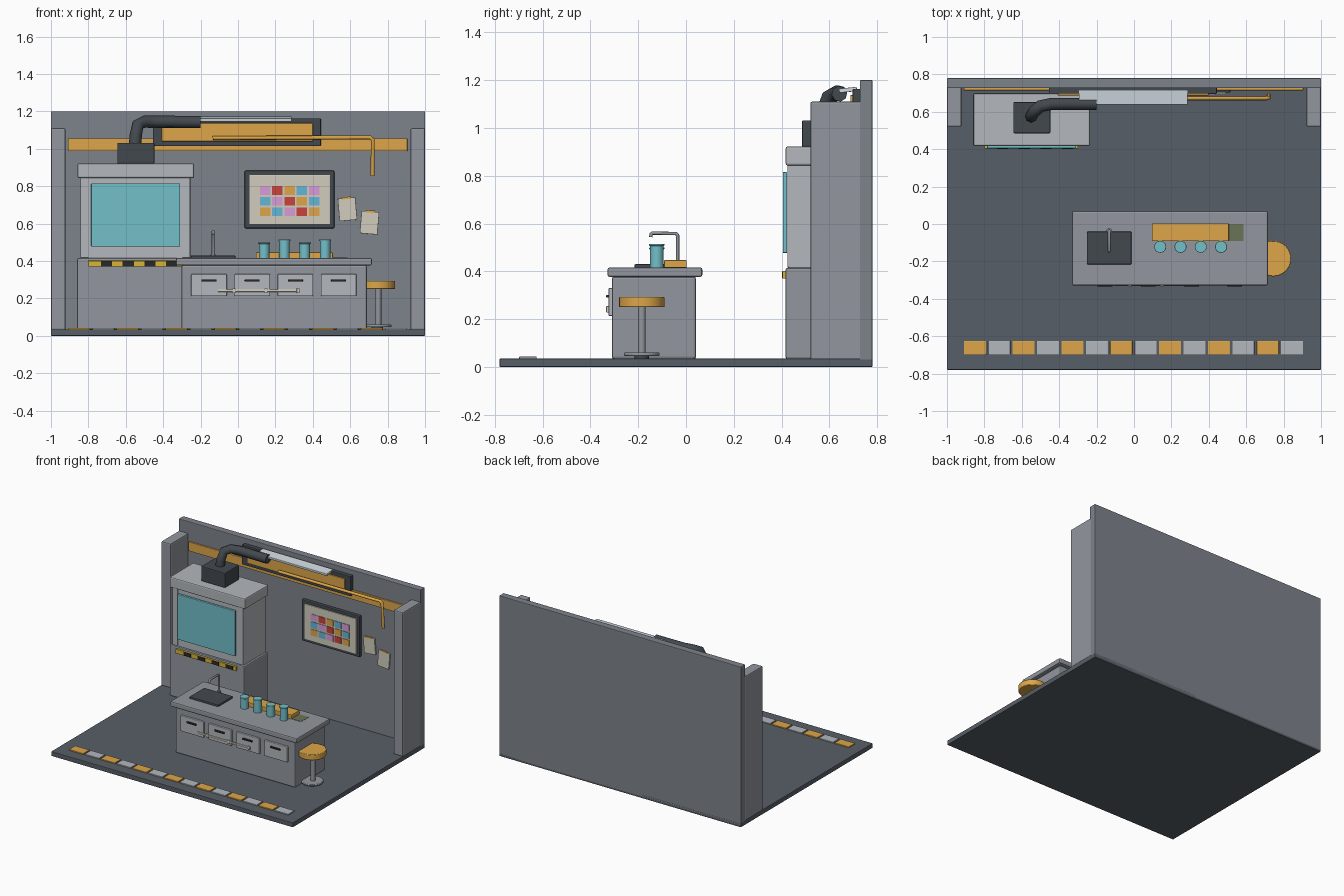
import bpy, math
from mathutils import Vector


def mat(name, r, g, b):
    m = bpy.data.materials.new(name)
    m.diffuse_color = [(c / 255) ** 2.2 for c in (r, g, b)] + [1]
    return m


FLOOR = mat("floor_grey", 88, 95, 103)
WALL = mat("wall_grey", 125, 130, 138)
STEEL = mat("steel", 145, 150, 157)
LIGHT = mat("light_grey", 178, 183, 188)
DARK = mat("charcoal", 68, 74, 80)
BLACK = mat("black", 45, 45, 45)
AMBER = mat("amber", 220, 165, 75)
YELLOW = mat("yellow", 215, 180, 55)
TEAL = mat("teal", 115, 190, 200)
CREAM = mat("cream", 208, 203, 188)
WHITE = mat("pale_white", 208, 218, 224)
OLIVE = mat("olive", 105, 115, 88)
PINK = mat("pink", 215, 155, 215)
RED = mat("red", 200, 68, 62)
BLUE = mat("blue", 100, 180, 215)


def box(name, x, y, z, m, bevel=0.004, rot=0):
    """Box from (min, max) ranges, optionally turned about y."""
    bpy.ops.mesh.primitive_cube_add(size=1)
    o = bpy.context.object
    o.name = name
    for v in o.data.vertices:
        v.co = [v.co[i] * (r[1] - r[0]) for i, r in enumerate((x, y, z))]
    o.location = [sum(r) / 2 for r in (x, y, z)]
    o.rotation_euler.y = math.radians(rot)
    o.data.materials.append(m)
    if bevel:
        b = o.modifiers.new("bevel", "BEVEL")
        b.width, b.segments = bevel, 2
    return o


def cyl(name, x, y, z0, z1, r, m, sides=24, bevel=0.0):
    bpy.ops.mesh.primitive_cylinder_add(vertices=sides, radius=r, depth=z1 - z0,
                                        location=(x, y, (z0 + z1) / 2))
    o = bpy.context.object
    o.name = name
    o.data.materials.append(m)
    bpy.ops.object.shade_smooth_by_angle(angle=math.radians(35))
    if bevel:
        b = o.modifiers.new("bevel", "BEVEL")
        b.width, b.segments, b.limit_method = bevel, 2, "ANGLE"
    return o


def pipe(name, pts, r, m, res=2):
    """Round tube along a path of points."""
    c = bpy.data.curves.new(name, "CURVE")
    c.dimensions, c.bevel_depth, c.bevel_resolution = "3D", r, res
    c.use_fill_caps = True
    s = c.splines.new("POLY")
    s.points.add(len(pts) - 1)
    for p, q in zip(s.points, pts):
        p.co = (*q, 1)
    o = bpy.data.objects.new(name, c)
    bpy.context.collection.objects.link(o)
    c.materials.append(m)
    return o


# Room shell
box("floor", (-1, 1), (-0.78, 0.78), (0, 0.035), FLOOR)
box("back_wall", (-1, 1), (0.727, 0.78), (0.01, 1.2), WALL)
for side, x in (("left", (-1, -0.922)), ("right", (0.922, 1))):
    box(side + "_wall_return", x, (0.52, 0.735), (0.03, 1.11), STEEL, 0.008)
box("wall_stripe", (-0.91, 0.905), (0.715, 0.73), (0.987, 1.055), AMBER, 0.002)

# Floor marking tiles
for i in range(14):
    x = -0.91 + i * 0.1305
    box(f"floor_tile_{i}", (x, x + 0.118), (-0.698, -0.625), (0.03, 0.043),
        LIGHT if i % 2 else AMBER, 0.002)

# Fume hood
box("hood_base", (-0.86, -0.24), (0.417, 0.70), (0.033, 0.415), STEEL, 0.008)
box("hood_body", (-0.843, -0.255), (0.43, 0.695), (0.41, 0.85), LIGHT, 0.006)
box("hood_cap", (-0.858, -0.235), (0.417, 0.697), (0.843, 0.922), LIGHT, 0.008)
box("hood_glass", (-0.785, -0.31), (0.405, 0.423), (0.477, 0.815), TEAL, 0.003)
for side, x in (("left", -0.84), ("right", -0.298)):
    box(f"hood_{side}_post", (x, x + 0.042), (0.424, 0.45), (0.417, 0.845), LIGHT, 0.003)
box("hazard_strip", (-0.80, -0.30), (0.403, 0.42), (0.37, 0.402), YELLOW, 0.002)
for i in range(4):
    x = -0.733 + i * 0.116
    box(f"hazard_mark_{i}", (x, x + 0.06), (0.401, 0.41), (0.372, 0.400), BLACK, 0)

# Exhaust duct
box("duct_box", (-0.645, -0.447), (0.485, 0.652), (0.92, 1.032), DARK, 0.006)
pipe("duct", [(-0.55, 0.575, 1.02), (-0.547, 0.578, 1.07), (-0.535, 0.60, 1.13),
              (-0.50, 0.63, 1.145), (-0.44, 0.642, 1.145), (-0.20, 0.642, 1.143)], 0.033, DARK)

# Sign board, its lamp and the wall pipe
box("sign_frame", (-0.455, 0.443), (0.697, 0.73), (1.015, 1.163), DARK, 0.004)
box("sign_panel", (-0.408, 0.40), (0.688, 0.70), (1.04, 1.137), AMBER, 0.002)
lamp = box("sign_lamp", (-0.295, 0.287), (0.64, 0.715), (1.15, 1.168), WHITE, 0.003)
lamp.rotation_euler.x = math.radians(6)
pipe("wall_pipe", [(-0.135, 0.672, 1.058), (0.705, 0.672, 1.061), (0.72, 0.674, 1.05),
                   (0.72, 0.69, 0.855)], 0.011, AMBER)

# Chart with coloured cells
box("chart_frame", (0.035, 0.515), (0.702, 0.73), (0.575, 0.883), DARK, 0.006)
box("chart_sheet", (0.062, 0.492), (0.695, 0.71), (0.597, 0.86), CREAM, 0.002)
cells = (PINK, RED, AMBER, BLUE)
for row in range(3):
    for col in range(5):
        x, z = 0.145 + col * 0.0655, 0.777 - row * 0.0565
        box(f"chart_cell_{row}_{col}", (x - 0.028, x + 0.028), (0.691, 0.70),
            (z - 0.023, z + 0.023), cells[(col - row) % 4], 0)

# Pinned notes
for i, (x, z, rot) in enumerate(((0.585, 0.677, -5), (0.703, 0.605, 5))):
    box(f"note_{i}", (x - 0.047, x + 0.047), (0.716, 0.73), (z - 0.06, z + 0.06), CREAM, 0.001, rot)
    tx = x + math.sin(math.radians(rot)) * 0.06
    box(f"note_tape_{i}", (tx - 0.025, tx + 0.025), (0.714, 0.72), (z + 0.054, z + 0.066),
        AMBER, 0, rot)

# Lab bench with four drawers
box("bench_body", (-0.303, 0.69), (-0.31, 0.042), (0.033, 0.378), STEEL, 0.01)
box("bench_top", (-0.332, 0.716), (-0.328, 0.068), (0.377, 0.416), STEEL, 0.008)
for i in range(4):
    x = -0.155 + i * 0.231
    box(f"drawer_front_{i}", (x - 0.095, x + 0.095), (-0.324, -0.30), (0.213, 0.33), LIGHT, 0.004)
    box(f"drawer_handle_{i}", (x - 0.04, x + 0.04), (-0.334, -0.32), (0.29, 0.302), BLACK, 0.003)
box("towel_rail", (-0.107, 0.322), (-0.332, -0.322), (0.235, 0.248), CREAM, 0.003)
for i in range(3):
    x = -0.022 + i * 0.172
    box(f"rail_clip_{i}", (x - 0.008, x + 0.008), (-0.334, -0.305), (0.228, 0.254), CREAM, 0.002)

# Sink and tap
box("sink", (-0.252, -0.013), (-0.216, -0.04), (0.41, 0.43), DARK, 0.006)
cyl("tap_foot", -0.133, -0.035, 0.414, 0.435, 0.014, STEEL, 12)
pipe("tap", [(-0.133, -0.035, 0.42), (-0.133, -0.035, 0.55), (-0.133, -0.042, 0.558),
             (-0.133, -0.14, 0.56), (-0.133, -0.146, 0.556), (-0.133, -0.147, 0.543)], 0.0075, STEEL)

# Rack, mat and beakers
box("rack", (0.095, 0.507), (-0.092, 0.003), (0.412, 0.447), AMBER, 0.004)
box("mat", (0.50, 0.585), (-0.09, 0.0), (0.412, 0.418), OLIVE, 0)
for i in range(4):
    x, top = 0.14 + i * 0.1085, 0.515 if i % 2 else 0.50
    cyl(f"beaker_{i}", x, -0.122, 0.414, top - 0.004, 0.028, TEAL)
    cyl(f"beaker_rim_{i}", x, -0.122, top - 0.008, top, 0.032, TEAL, 24, 0.002)

# Stool
cyl("stool_seat", 0.745, -0.185, 0.25, 0.293, 0.095, AMBER, 32, 0.004)
cyl("stool_stem", 0.75, -0.185, 0.04, 0.252, 0.016, STEEL, 16)
cyl("stool_foot", 0.745, -0.185, 0.046, 0.06, 0.075, STEEL, 32, 0.004)
cyl("stool_foot_pad", 0.745, -0.185, 0.033, 0.048, 0.03, DARK, 16)
